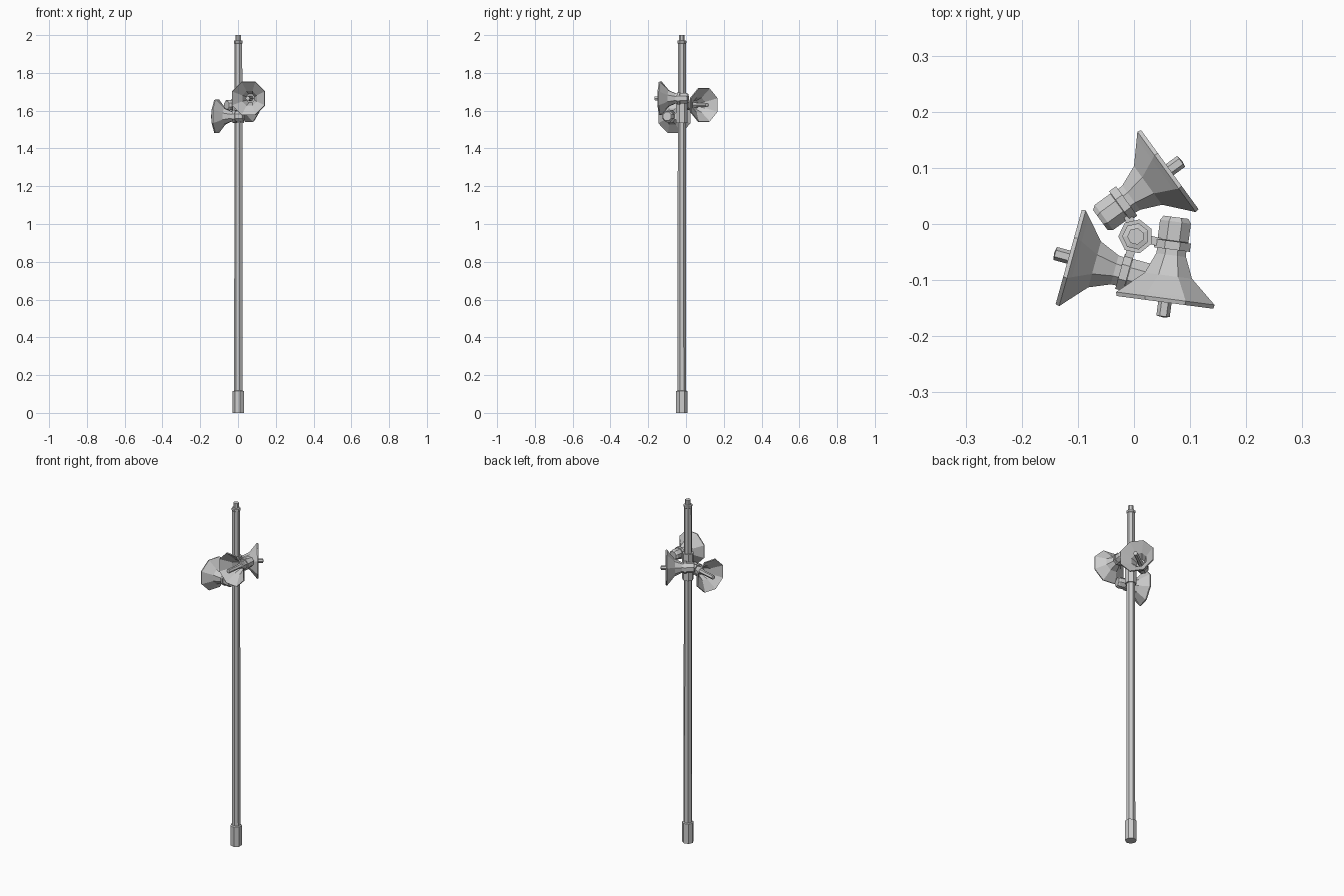
import bpy, bmesh, math
from mathutils import Vector, Matrix

if "Cube" in bpy.data.objects:
    bpy.data.objects.remove(bpy.data.objects["Cube"])

POLE = Vector((0.003, -0.022, 0))


def lathe(name, profile, sides, matrix, phase=0.0):
    """Revolve (radius, height) points round local z; zero radius closes an end."""
    bm = bmesh.new()
    rings = []
    for r, h in profile:
        if r == 0:
            rings.append([bm.verts.new((0, 0, h))])
        else:
            rings.append([bm.verts.new((r * math.cos(phase + math.tau * i / sides),
                                        r * math.sin(phase + math.tau * i / sides), h))
                          for i in range(sides)])
    for a, b in zip(rings, rings[1:]):
        for i in range(sides):
            j = (i + 1) % sides
            quad = [a[i % len(a)], a[j % len(a)], b[j % len(b)], b[i % len(b)]]
            bm.faces.new(list(dict.fromkeys(quad)))
    bmesh.ops.recalc_face_normals(bm, faces=bm.faces)
    mesh = bpy.data.meshes.new(name)
    bm.to_mesh(mesh)
    bm.free()
    obj = bpy.data.objects.new(name, mesh)
    obj.matrix_world = matrix
    bpy.context.collection.objects.link(obj)
    return obj


def box(name, size, matrix):
    bm = bmesh.new()
    bmesh.ops.create_cube(bm, size=1, matrix=Matrix.Diagonal((*size, 1)))
    mesh = bpy.data.meshes.new(name)
    bm.to_mesh(mesh)
    bm.free()
    obj = bpy.data.objects.new(name, mesh)
    obj.matrix_world = matrix
    bpy.context.collection.objects.link(obj)


# Pole with foot sleeve, top flange and narrow tip
lathe("pole", [(0, 0), (0.031, 0), (0.031, 0.115), (0.0235, 0.118), (0.0215, 1.955),
               (0.024, 1.958), (0.024, 1.97), (0.015, 1.972), (0.015, 2.0), (0, 2.0)],
      7, Matrix.Translation(POLE), math.pi)
# Collar that carries the horns
lathe("pole_collar", [(0, 1.535), (0.031, 1.535), (0.031, 1.69), (0, 1.69)],
      7, Matrix.Translation(POLE), math.pi)

# Horn shell: driver, flare, rim, then hollow interior
SHELL = [(0, 0), (0.024, 0), (0.030, 0.008), (0.030, 0.042), (0.027, 0.045),
         (0.029, 0.068), (0.046, 0.105), (0.086, 0.138), (0.096, 0.146), (0.094, 0.153),
         (0.084, 0.144), (0.042, 0.106), (0.024, 0.068), (0, 0.066)]
PIN = [(0, 0.06), (0.017, 0.06), (0.012, 0.10), (0.012, 0.178), (0, 0.18)]
BAND = [(0, 0.043), (0.035, 0.043), (0.035, 0.058), (0, 0.058)]

# Each horn: name, back-end position, heading in degrees
HORNS = [("front_horn", (0.075, 0.012, 1.665), -97.5),
         ("left_horn", (0.031, -0.100, 1.570), 164.5),
         ("back_horn", (-0.060, 0.007, 1.630), 36)]

for name, back, deg in HORNS:
    a = math.radians(deg)
    axis = Vector((math.cos(a), math.sin(a), 0))
    side = Vector((-math.sin(a), math.cos(a), 0))
    up = Vector((0, 0, 1))
    m = Matrix((side, up, axis)).transposed()
    m = Matrix.Translation(back) @ m.to_4x4()
    lathe(name, SHELL, 8, m, math.pi / 8)
    lathe(name + "_pin", PIN, 6, m)
    lathe(name + "_band", BAND, 8, m, math.pi / 8)
    # Arm from the band to the pole
    hold = Vector(back) + axis * 0.0505
    root = Vector((POLE.x, POLE.y, hold.z))
    d = root - hold
    arm = Matrix.Translation((hold + root) / 2) @ Matrix.Rotation(math.atan2(d.y, d.x), 4, 'Z')
    box(name + "_arm", (d.length, 0.015, 0.035), arm)
